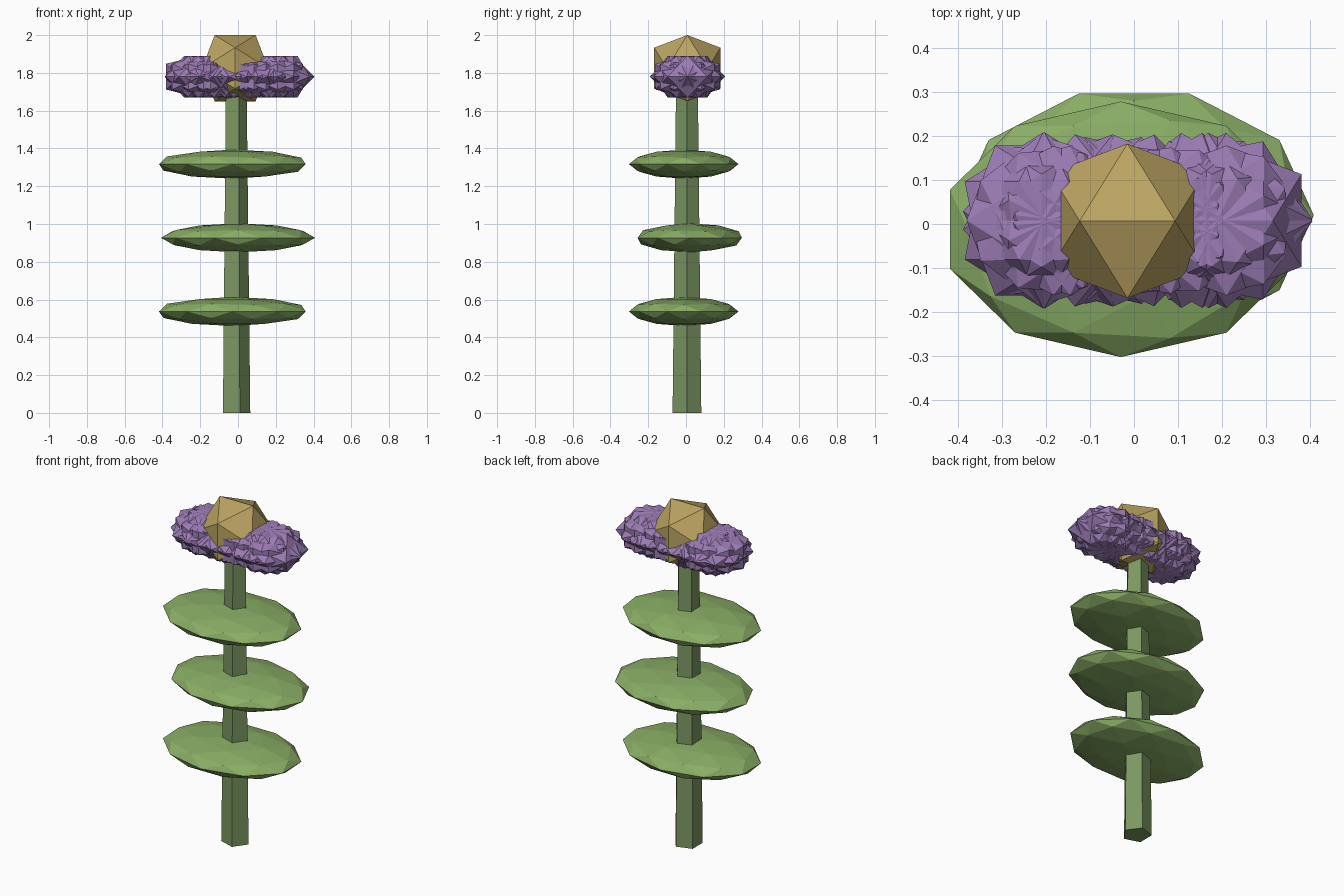
import bpy, bmesh, math
from mathutils import Matrix, Vector

if "Cube" in bpy.data.objects:
    bpy.data.objects.remove(bpy.data.objects["Cube"])


def material(name, rgb):
    m = bpy.data.materials.new(name)
    m.diffuse_color = (*rgb, 1)
    m.use_nodes = True
    m.node_tree.nodes["Principled BSDF"].inputs["Base Color"].default_value = m.diffuse_color
    return m


STEM = material("stem_green", (0.20, 0.31, 0.12))
LEAF = material("leaf_green", (0.25, 0.42, 0.13))
PETAL = material("petal_purple", (0.33, 0.20, 0.46))
GOLD = material("centre_gold", (0.50, 0.37, 0.12))


def finish(bm, name, mat):
    bmesh.ops.recalc_face_normals(bm, faces=bm.faces)
    me = bpy.data.meshes.new(name)
    bm.to_mesh(me)
    bm.free()
    me.materials.append(mat)
    ob = bpy.data.objects.new(name, me)
    bpy.context.collection.objects.link(ob)
    return ob


def place(loc, scale, turn=0.0):
    # turn first, then stretch, so the outline stays aligned to the axes
    return (Matrix.Translation(loc) @ Matrix.Diagonal((*scale, 1))
            @ Matrix.Rotation(turn, 4, 'Z'))


def add_icosahedron(bm, matrix):
    # unit icosahedron with an edge along x on top
    g = (1 + math.sqrt(5)) / 2
    verts = []
    for s in (-1, 1):
        for t in (-1, 1):
            for p in ((s, 0, t * g), (0, s * g, t), (s * g, t, 0)):
                verts.append(bm.verts.new(matrix @ Vector(p).normalized()))
    bmesh.ops.convex_hull(bm, input=verts)


CX, CY = -0.015, 0.005

# five-sided tapered stem
bm = bmesh.new()
bmesh.ops.create_cone(bm, cap_ends=True, segments=5, radius1=0.08, radius2=0.06,
                      depth=1.8, matrix=Matrix.Translation((CX, CY, 0.9))
                      @ Matrix.Rotation(-math.pi / 2, 4, 'Z'))
finish(bm, "stem", STEM)

# three flat leaves, the middle one turned a quarter
for i, (x, y, z, turn) in enumerate([(-0.03, -0.012, 0.537, 0),
                                     (0.0, 0.02, 0.927, math.pi / 2),
                                     (-0.03, -0.012, 1.317, 0)]):
    bm = bmesh.new()
    bmesh.ops.create_icosphere(bm, subdivisions=2, radius=1,
                               matrix=place((x, y, z), (0.408, 0.29, 0.077), turn))
    finish(bm, f"leaf_{i + 1}", LEAF)

# overlapping petals spread along x, each turned further
COUNT = 28
for i in range(COUNT):
    a = 2 * math.pi * i / COUNT
    bm = bmesh.new()
    add_icosahedron(bm, place((0.21 * math.cos(a), 0.008, 1.78),
                              (0.2, 0.2, 0.13), 2.5 * a))
    finish(bm, f"petal_{i + 1}", PETAL)

# flower centre
bm = bmesh.new()
add_icosahedron(bm, place((CX, CY + 0.002, 1.825), (0.206, 0.206, 0.206)))
finish(bm, "flower_centre", GOLD)
